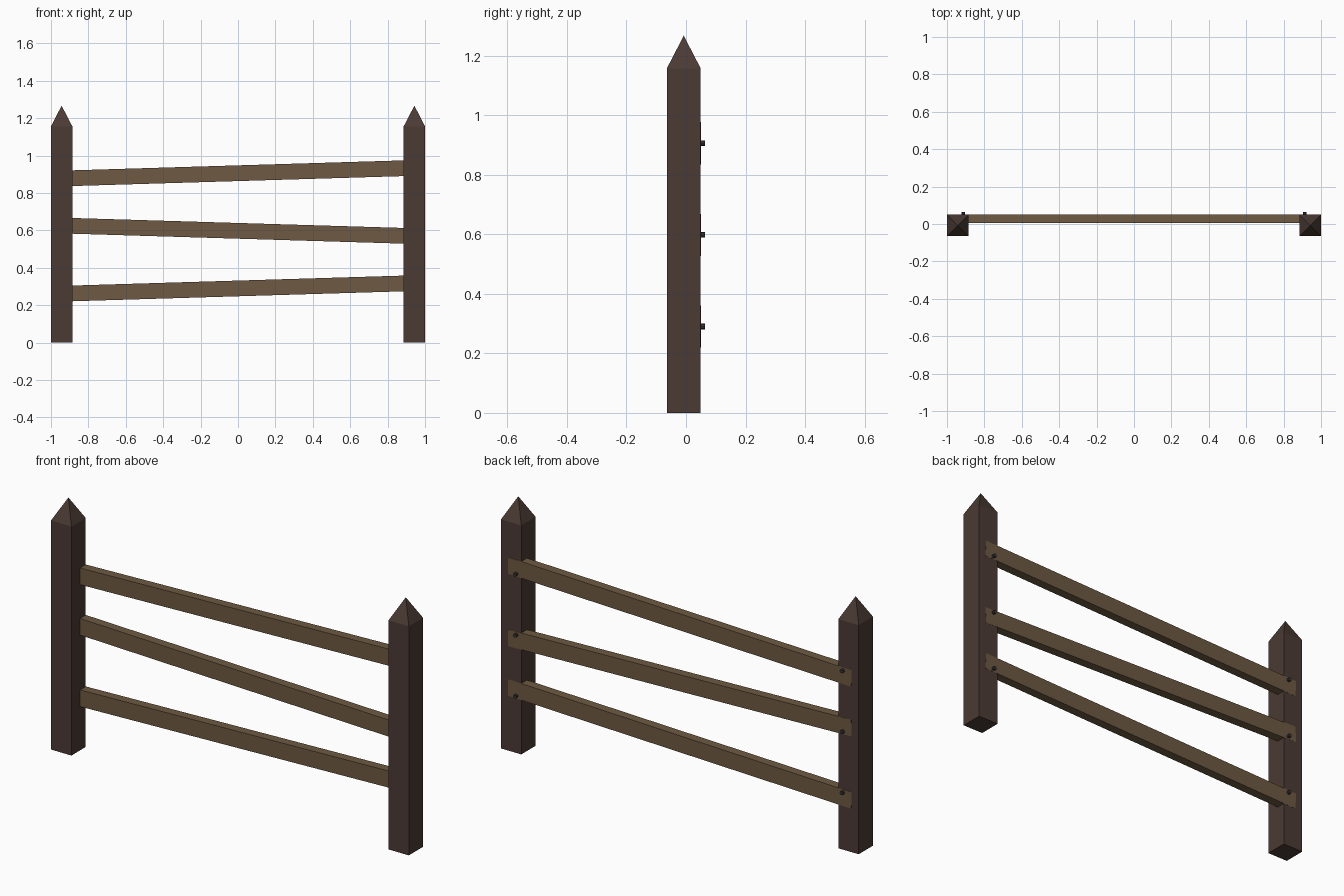
import bpy
import bmesh
import math
from mathutils import Matrix, Vector

cube = bpy.data.objects.get("Cube")
if cube:
    bpy.data.objects.remove(cube, do_unlink=True)


def material(name, rgb):
    mat = bpy.data.materials.new(name)
    mat.use_nodes = True
    mat.diffuse_color = (*rgb, 1)
    bsdf = mat.node_tree.nodes["Principled BSDF"]
    bsdf.inputs["Base Color"].default_value = (*rgb, 1)
    bsdf.inputs["Roughness"].default_value = 0.9
    return mat


def finish(name, bm, mat):
    bmesh.ops.recalc_face_normals(bm, faces=bm.faces)
    mesh = bpy.data.meshes.new(name)
    bm.to_mesh(mesh)
    bm.free()
    mesh.materials.append(mat)
    obj = bpy.data.objects.new(name, mesh)
    bpy.context.collection.objects.link(obj)
    return obj


def box(size, matrix):
    bm = bmesh.new()
    bmesh.ops.create_cube(bm, size=1, matrix=matrix @ Matrix.Diagonal((*size, 1)))
    return bm


dark_wood = material("dark_post_wood", (0.070, 0.043, 0.035))
light_wood = material("light_rail_wood", (0.156, 0.102, 0.055))
iron = material("dark_iron", (0.04, 0.037, 0.037))

POST_W, POST_H, TIP_H = 0.114, 1.157, 1.267
POST_X, POST_Y = 0.943, -0.0075
BACK_Y = POST_Y + POST_W / 2
RAIL_LEN, RAIL_D, RAIL_H = 1.92, 0.046, 0.084
TILT = math.radians(1.72)
rails = {"lower": (0.29, -TILT), "middle": (0.598, TILT), "upper": (0.906, -TILT)}

for side, sign in (("left", 1), ("right", -1)):
    # Square post with a pyramid point
    centre = Vector((sign * POST_X, POST_Y, POST_H / 2))
    bm = box((POST_W, POST_W, POST_H), Matrix.Translation(centre))
    top = max(bm.faces, key=lambda f: f.calc_center_median().z)
    tip = bmesh.ops.poke(bm, faces=[top])["verts"][0]
    tip.co.z = TIP_H
    finish(f"{side}_post", bm, dark_wood)

    # Nail heads on the back of the post
    for level, (z, _) in rails.items():
        bm = bmesh.new()
        place = Matrix.Translation((sign * 0.913, BACK_Y + 0.001, z))
        bmesh.ops.create_cone(bm, cap_ends=True, segments=8, radius1=0.0095,
                              radius2=0.0095, depth=0.027,
                              matrix=place @ Matrix.Rotation(math.pi / 2, 4, "X"))
        finish(f"{side}_{level}_nail", bm, iron)

# Tilted rails let into the back of the posts
for level, (z, angle) in rails.items():
    place = Matrix.Translation((0, BACK_Y + 0.0006 - RAIL_D / 2, z))
    bm = box((RAIL_LEN, RAIL_D, RAIL_H), place @ Matrix.Rotation(angle, 4, "Y"))
    finish(f"{level}_rail", bm, light_wood)
